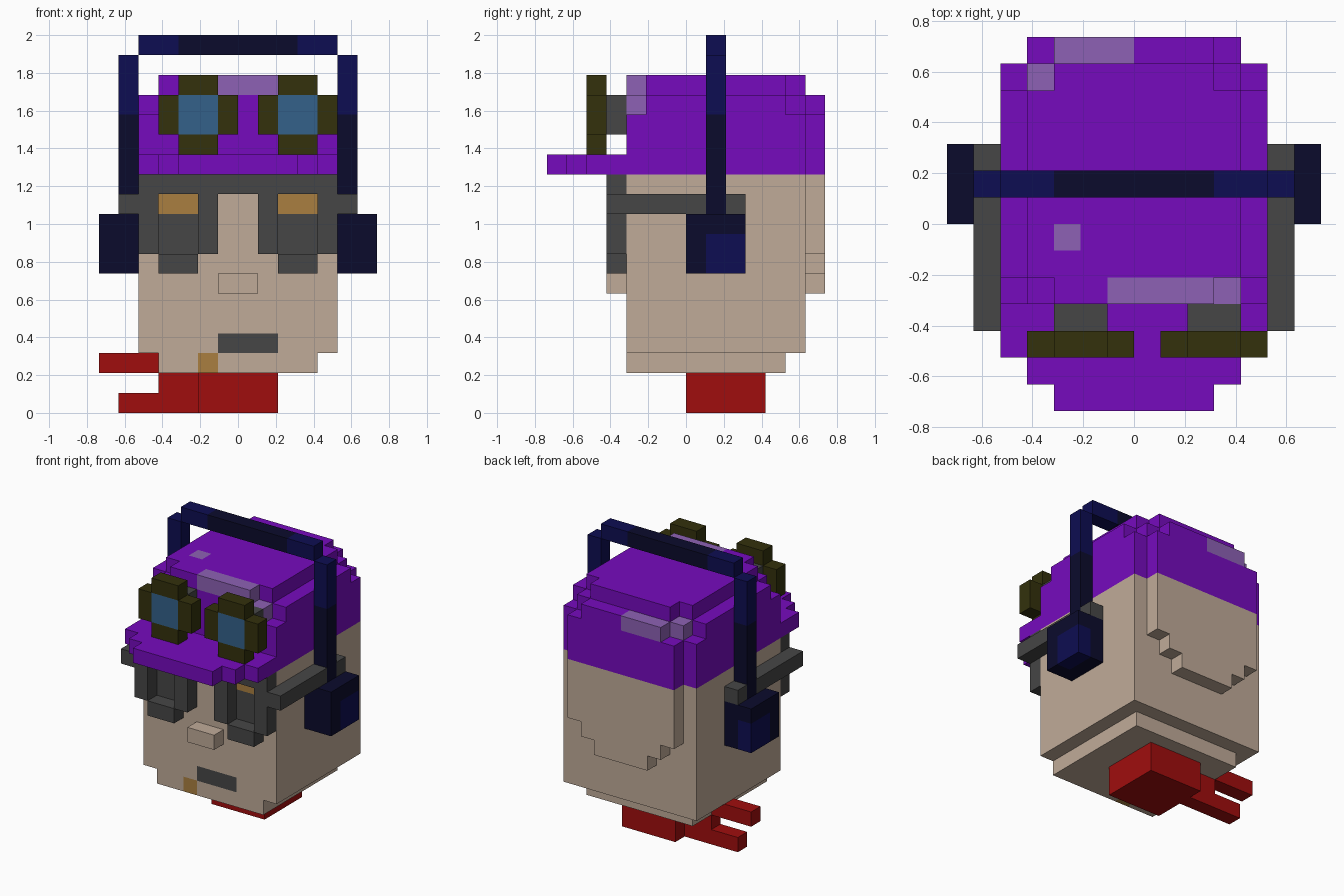
import bpy
import bmesh
from math import radians
from mathutils import Vector

old_cube = bpy.data.objects.get("Cube")
if old_cube:
    bpy.data.objects.remove(old_cube, do_unlink=True)

UNIT = 2 / 19  # edge length of one block


def to_linear(channel):
    c = channel / 255
    return c / 12.92 if c <= 0.04045 else ((c + 0.055) / 1.055) ** 2.4


def make_material(name, red, green, blue):
    mat = bpy.data.materials.new(name)
    colour = (to_linear(red), to_linear(green), to_linear(blue), 1)
    mat.use_nodes = True
    mat.diffuse_color = colour
    shader = next(n for n in mat.node_tree.nodes if n.type == "BSDF_PRINCIPLED")
    shader.inputs["Base Color"].default_value = colour
    return mat


skin = make_material("skin", 192, 171, 153)
purple = make_material("hat purple", 118, 11, 190)
lavender = make_material("hat lavender", 141, 97, 181)
grey = make_material("dark grey", 70, 70, 70)
olive = make_material("dark olive", 51, 49, 12)
glass = make_material("goggle blue", 51, 97, 138)
dark_navy = make_material("dark navy", 11, 11, 44)
navy = make_material("navy", 13, 13, 82)
red = make_material("scarf red", 160, 13, 13)
amber = make_material("amber", 170, 127, 64)


def box(mat, x, y, z):
    """Fill a range of blocks; each range is (start, end)."""
    return {(i, j, k): mat
            for i in range(*x) for j in range(*y) for k in range(*z)}


def mirror(cells):
    return {(-i - 1, j, k): mat for (i, j, k), mat in cells.items()}


def shift(cells, dx):
    return {(i + dx, j, k): mat for (i, j, k), mat in cells.items()}


def build(name, *boxes):
    """Merge boxes into one shell; later boxes repaint earlier ones."""
    cells = {}
    for part in boxes:
        cells.update(part)
    mats = list(dict.fromkeys(cells.values()))
    bm = bmesh.new()
    corners = {}

    def corner(point):
        key = tuple(round(c) for c in point)
        if key not in corners:
            corners[key] = bm.verts.new(Vector(key) * UNIT)
        return corners[key]

    for cell, mat in cells.items():
        for axis in range(3):
            for side in (0, 1):
                step = Vector((0, 0, 0))
                step[axis] = 2 * side - 1
                if tuple(int(c) for c in Vector(cell) + step) in cells:
                    continue
                u, v = Vector((0, 0, 0)), Vector((0, 0, 0))
                u[(axis + 1) % 3] = v[(axis + 2) % 3] = 1
                base = Vector(cell)
                base[axis] += side
                ring = [base, base + u, base + u + v, base + v]
                if not side:
                    ring.reverse()
                face = bm.faces.new([corner(p) for p in ring])
                face.material_index = mats.index(mat)
    # Merge flat areas of one colour into large faces
    bmesh.ops.dissolve_limit(bm, angle_limit=radians(1), verts=bm.verts[:],
                             edges=bm.edges[:], delimit={"MATERIAL"})
    mesh = bpy.data.meshes.new(name)
    bm.to_mesh(mesh)
    bm.free()
    for mat in mats:
        mesh.materials.append(mat)
    obj = bpy.data.objects.new(name, mesh)
    bpy.context.collection.objects.link(obj)
    return obj


def build_pair(name, *boxes):
    build("left_" + name, *boxes)
    build("right_" + name, *[mirror(b) for b in boxes])


# Head: skull, chin, nose and stepped back of the head
lens = box(grey, (2, 4), (-3, -2), (8, 10))
eyelid = box(amber, (2, 4), (-3, -2), (10, 11))
build("head",
      box(skin, (-5, 5), (-3, 6), (3, 12)),
      box(skin, (-4, 4), (-3, 5), (2, 3)),
      box(skin, (-1, 1), (-4, -3), (6, 7)),
      box(skin, (-4, 4), (6, 7), (8, 12)),
      box(skin, (-3, 3), (6, 7), (7, 8)),
      box(skin, (-2, 2), (6, 7), (6, 7)),
      lens, mirror(lens), eyelid, mirror(eyelid),
      box(grey, (-1, 2), (-3, -2), (3, 4)),
      box(amber, (-2, -1), (-3, -2), (2, 3)))

# Hat: crown with notched corners, then lighter patches
build("hat_crown",
      box(purple, (-5, 5), (-3, 6), (12, 15)),
      box(purple, (-4, 4), (6, 7), (12, 15)),
      box(purple, (-5, 5), (-2, 5), (15, 16)),
      box(purple, (-4, 4), (-3, 6), (15, 16)),
      box(purple, (-3, 3), (6, 7), (15, 16)),
      box(purple, (-4, 4), (-2, 5), (16, 17)),
      box(purple, (-3, 3), (-3, 6), (16, 17)),
      box(lavender, (-1, 3), (-3, -2), (16, 17)),
      box(lavender, (3, 4), (-3, -2), (15, 16)),
      box(lavender, (-3, -2), (-1, 0), (16, 17)),
      box(lavender, (-3, 0), (6, 7), (15, 16)),
      box(lavender, (-4, -3), (5, 6), (15, 16)))

# Brim narrows by one block per row towards its tip
build("hat_brim",
      box(purple, (-5, 5), (-5, -3), (12, 13)),
      box(purple, (-4, 4), (-6, -5), (12, 13)),
      box(purple, (-3, 3), (-7, -6), (12, 13)))

# Goggles resting on the hat
goggle = [box(olive, (-2, 2), (-5, -4), (14, 16)),
          box(olive, (-1, 1), (-5, -4), (13, 17)),
          box(glass, (-1, 1), (-5, -4), (14, 16)),
          box(grey, (-1, 1), (-4, -3), (14, 16))]
for side, centre in (("left", 3), ("right", -2)):
    build(side + "_goggle", *[shift(b, centre) for b in goggle])

# Glasses: top bar, rims around each lens, side arms
build("glasses_bar", box(grey, (-5, 5), (-4, -3), (11, 12)))
build_pair("glasses_rim",
           box(grey, (1, 2), (-4, -3), (8, 11)),
           box(grey, (4, 5), (-4, -3), (8, 11)),
           box(grey, (2, 4), (-4, -3), (7, 8)))
build_pair("glasses_arm",
           box(grey, (5, 6), (-4, 1), (10, 11)),
           box(grey, (5, 6), (2, 3), (10, 11)))

# Headphones
build("headband_top",
      box(navy, (-5, 5), (1, 2), (18, 19)),
      box(dark_navy, (-3, 3), (1, 2), (18, 19)))
build_pair("headband_side",
           box(dark_navy, (5, 6), (1, 2), (10, 15)),
           box(navy, (5, 6), (1, 2), (15, 18)))
build_pair("ear_cup",
           box(dark_navy, (5, 7), (0, 3), (7, 10)),
           box(navy, (6, 7), (1, 3), (7, 9)))

# Scarf round the neck, with a forked tail
build("scarf", box(red, (-2, 2), (0, 4), (0, 2)))
build("scarf_tail",
      box(red, (-4, -2), (2, 3), (0, 2)),
      box(red, (-6, -4), (2, 3), (0, 1)))
build("scarf_tail_upper", box(red, (-7, -4), (2, 3), (2, 3)))
